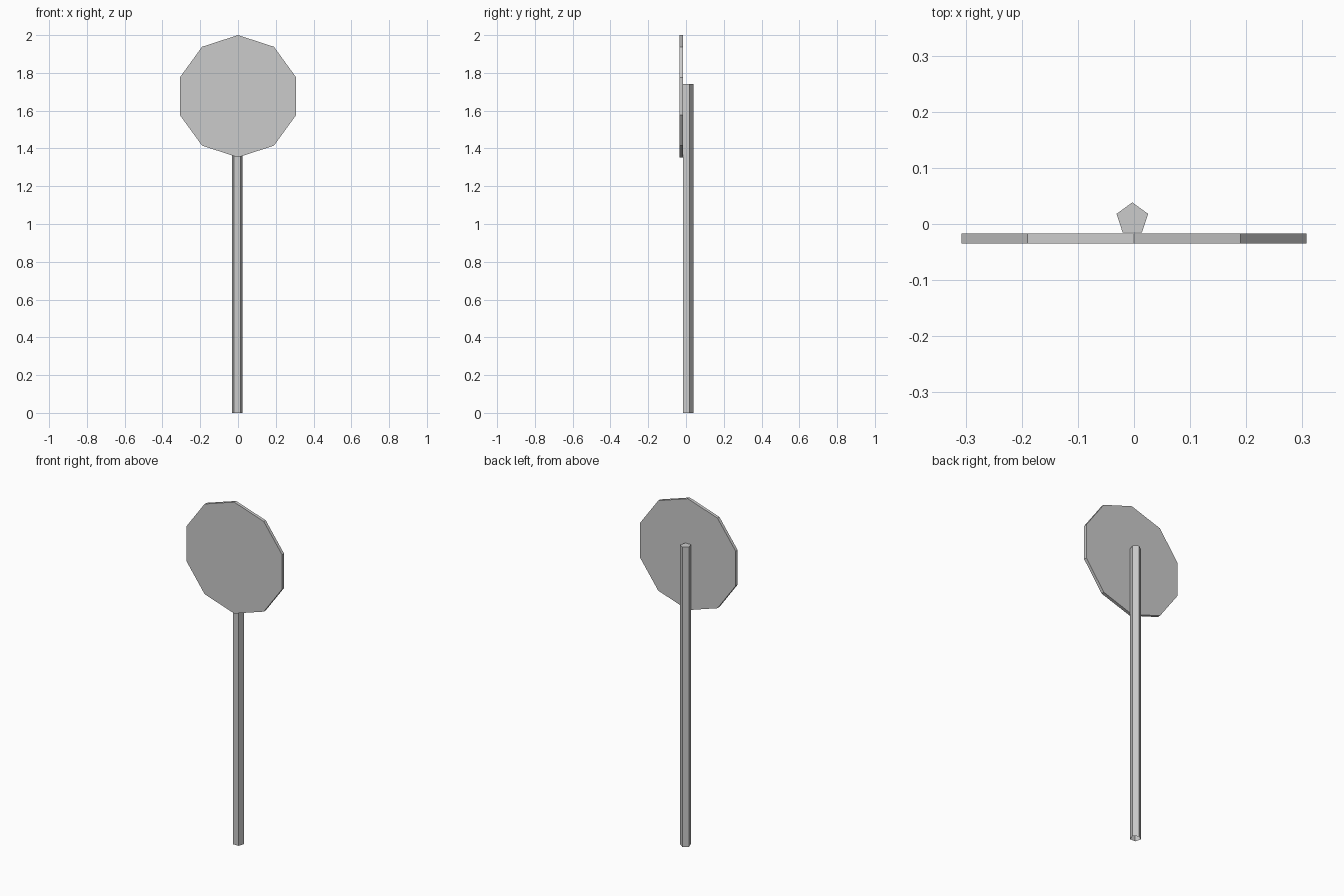
import bpy, bmesh
from math import radians
from mathutils import Matrix, Vector

cube = bpy.data.objects.get("Cube")
if cube:
    bpy.data.objects.remove(cube, do_unlink=True)

# One plain grey for the whole sign
grey = bpy.data.materials.new("plain grey")
grey.use_nodes = True
colour = (0.6, 0.6, 0.6, 1)
grey.diffuse_color = colour
grey.node_tree.nodes["Principled BSDF"].inputs["Base Color"].default_value = colour


def prism(name, sides, radius, depth, centre, turn, open_bottom=False):
    """Flat-sided prism with its first corner on +y before turning."""
    bm = bmesh.new()
    bmesh.ops.create_cone(bm, cap_ends=True, segments=sides,
                          radius1=radius, radius2=radius, depth=depth)
    if open_bottom:
        bm.normal_update()
        caps = [f for f in bm.faces if f.normal.z < -0.9]
        bmesh.ops.delete(bm, geom=caps, context='FACES_ONLY')
    # Start from a known corner so the shape always points the same way
    corner = max(bm.verts, key=lambda v: v.co.y).co.copy()
    align = Vector((corner.x, corner.y)).angle_signed(Vector((0, 1)))
    bm.transform(Matrix.Translation(centre) @ turn @ Matrix.Rotation(-align, 4, 'Z'))
    mesh = bpy.data.meshes.new(name)
    bm.to_mesh(mesh)
    bm.free()
    mesh.materials.append(grey)
    obj = bpy.data.objects.new(name, mesh)
    bpy.context.collection.objects.link(obj)
    return obj


# Five-sided post, open underneath
prism("post", 5, 0.0295, 1.74, (-0.003, 0.009, 0.87), Matrix.Identity(4), True)

# Ten-sided plate facing the front, a corner at the top
prism("sign_plate", 10, 0.3235, 0.018, (0, -0.026, 1.6765),
      Matrix.Rotation(radians(90), 4, 'X'))
